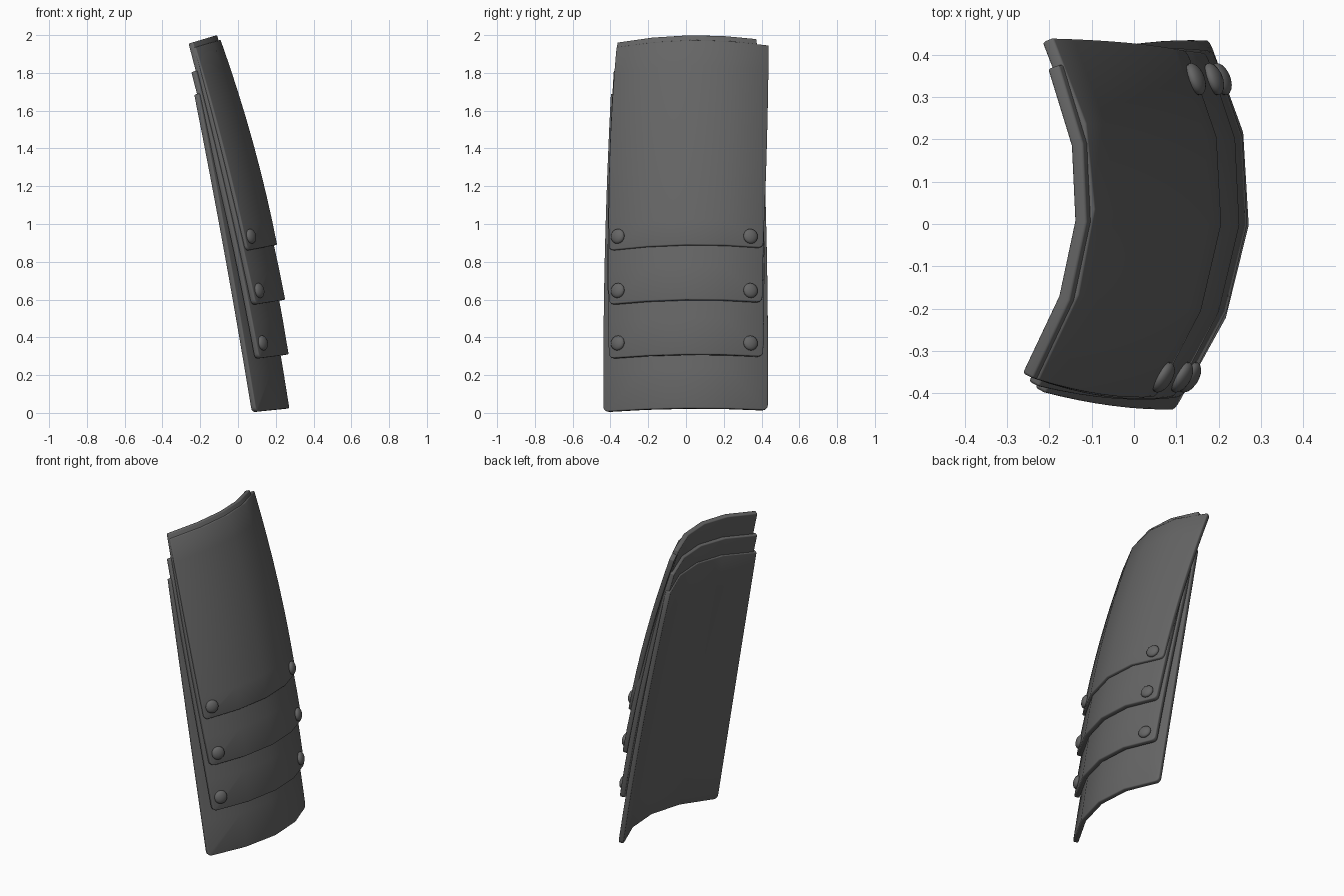
import bpy
import bmesh
import math
from mathutils import Vector

if "Cube" in bpy.data.objects:
    bpy.data.objects.remove(bpy.data.objects["Cube"], do_unlink=True)

COLUMNS, ROWS = 4, 8

steel = bpy.data.materials.new("dark_steel")
steel.use_nodes = True
grey = (0.13, 0.13, 0.13, 1)
steel.diffuse_color = grey
steel.node_tree.nodes["Principled BSDF"].inputs["Base Color"].default_value = grey


def blend(values, t):
    """Smooth curve through the bottom, middle and top values."""
    low, mid, high = values
    return low * (1 - t) * (1 - 2 * t) + mid * 4 * t * (1 - t) + high * t * (2 * t - 1)


def bulge(y):
    """Curved cross-section, turned slightly about the upright axis."""
    return 0.09 * y - 0.7 * y * y


def finish(obj):
    obj.data.materials.append(steel)
    bpy.ops.object.select_all(action="DESELECT")
    obj.select_set(True)
    bpy.context.view_layer.objects.active = obj
    bpy.ops.object.shade_smooth_by_angle(angle=math.radians(35))


def make_plate(name, z_range, centre, right_edge, left_edge):
    bm = bmesh.new()
    grid = []
    for r in range(ROWS + 1):
        t = r / ROWS
        z = z_range[0] + (z_range[1] - z_range[0]) * t
        y0, y1 = blend(right_edge, t), blend(left_edge, t)
        row = []
        for c in range(COLUMNS + 1):
            y = y0 + (y1 - y0) * c / COLUMNS
            dx = bulge(y)
            row.append(bm.verts.new((blend(centre, t) + dx, y, z + (0.1 + 0.1 * z) * dx)))
        grid.append(row)
    for r in range(ROWS):
        for c in range(COLUMNS):
            bm.faces.new((grid[r][c], grid[r][c + 1], grid[r + 1][c + 1], grid[r + 1][c]))
    # Rounded lower corners
    bmesh.ops.bevel(bm, geom=[grid[0][0], grid[0][-1]], offset=0.025, segments=3,
                    profile=0.5, affect="VERTICES")
    mesh = bpy.data.meshes.new(name)
    bm.to_mesh(mesh)
    bm.free()
    obj = bpy.data.objects.new(name, mesh)
    bpy.context.collection.objects.link(obj)
    finish(obj)
    solid = obj.modifiers.new("thickness", "SOLIDIFY")
    solid.thickness = 0.03
    solid.offset = -1
    edge = obj.modifiers.new("soft_edge", "BEVEL")
    edge.width = 0.006
    edge.segments = 2
    edge.limit_method = "ANGLE"
    edge.angle_limit = math.radians(50)


def make_rivet(name, z_range, centre, y, z):
    dx = bulge(y)
    t = (z - (0.1 + 0.1 * z) * dx - z_range[0]) / (z_range[1] - z_range[0])
    x = blend(centre, t) + dx
    normal = Vector((1, 1.4 * y - 0.09, 0.2))
    bpy.ops.mesh.primitive_uv_sphere_add(segments=16, ring_count=10, radius=1, location=(x, y, z))
    obj = bpy.context.object
    obj.name = name
    obj.scale = (0.04, 0.04, 0.021)
    obj.rotation_euler = normal.to_track_quat("Z", "Y").to_euler()
    finish(obj)


# Overlapping plates: height range, centre line, right and left edges, rivet height
plates = [
    ("top_plate", (0.89, 1.975), (0.207, 0.078, -0.095),
     (-0.41, -0.405, -0.37), (0.41, 0.43, 0.44), 0.935),
    ("upper_plate", (0.6, 2.0), (0.25, 0.092, -0.112),
     (-0.41, -0.41, -0.365), (0.405, 0.41, 0.375), 0.648),
    ("lower_plate", (0.31, 1.85), (0.268, 0.118, -0.085),
     (-0.41, -0.415, -0.385), (0.41, 0.415, 0.39), 0.37),
    ("base_plate", (0.025, 1.73), (0.272, 0.122, -0.06),
     (-0.44, -0.432, -0.4), (0.435, 0.43, 0.4), None),
]
for name, z_range, centre, right_edge, left_edge, rivet_z in plates:
    make_plate(name, z_range, centre, right_edge, left_edge)
    if rivet_z:
        for side, y in (("right", -0.362), ("left", 0.342)):
            make_rivet(f"{name}_{side}_rivet", z_range, centre, y, rivet_z)
